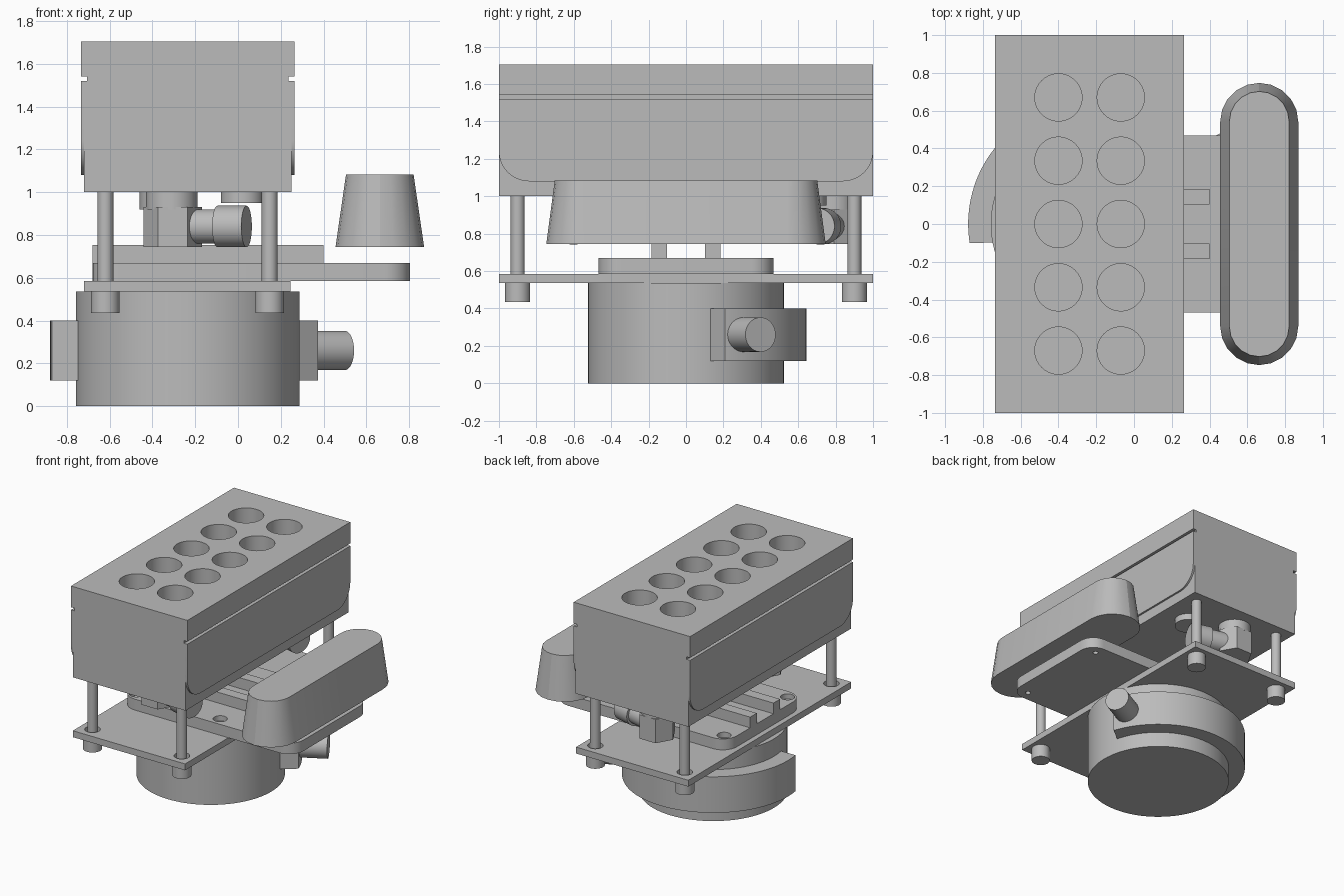
import bpy, bmesh, math
from mathutils import Vector

old = bpy.data.objects.get("Cube")
if old:
    bpy.data.objects.remove(old)

grey = bpy.data.materials.new("machined grey")
grey.use_nodes = True
color = (0.5, 0.5, 0.5, 1)
grey.diffuse_color = color
grey.node_tree.nodes["Principled BSDF"].inputs["Base Color"].default_value = color


def make(name, lofts):
    """Each loft is a list of matching rings of points, capped at both ends."""
    bm = bmesh.new()
    for rings in lofts:
        vs = [[bm.verts.new(p) for p in ring] for ring in rings]
        n = len(vs[0])
        for a, b in zip(vs, vs[1:]):
            for i in range(n):
                j = (i + 1) % n
                bm.faces.new((a[i], a[j], b[j], b[i]))
        bm.faces.new(vs[0])
        bm.faces.new(vs[-1])
    bmesh.ops.recalc_face_normals(bm, faces=bm.faces)
    mesh = bpy.data.meshes.new(name)
    bm.to_mesh(mesh)
    bm.free()
    mesh.materials.append(grey)
    ob = bpy.data.objects.new(name, mesh)
    bpy.context.collection.objects.link(ob)
    return ob


def activate(ob):
    bpy.ops.object.select_all(action='DESELECT')
    ob.select_set(True)
    bpy.context.view_layer.objects.active = ob


def tube(a, b, r, n=48):
    a, b = Vector(a), Vector(b)
    q = (b - a).to_track_quat('Z', 'Y')
    ring = [q @ Vector((r * math.cos(math.tau * i / n), r * math.sin(math.tau * i / n), 0))
            for i in range(n)]
    return [[a + p for p in ring], [b + p for p in ring]]


def post(x, y, z0, z1, r, n=48):
    return tube((x, y, z0), (x, y, z1), r, n)


def rounded(cx, cy, hx, hy, r, n=8):
    pts = []
    for k, (sx, sy) in enumerate(((1, 1), (-1, 1), (-1, -1), (1, -1))):
        for i in range(n + 1):
            t = (k + i / n) * math.pi / 2
            pts.append((cx + sx * (hx - r) + r * math.cos(t),
                        cy + sy * (hy - r) + r * math.sin(t)))
    return pts


def slab(outline, z0, z1):
    return [[(x, y, z) for x, y in outline] for z in (z0, z1)]


def box(x0, x1, y0, y1, z0, z1):
    return slab([(x0, y0), (x1, y0), (x1, y1), (x0, y1)], z0, z1)


def cut(ob, lofts):
    cutter = make("cutter", lofts)
    mod = ob.modifiers.new("holes", 'BOOLEAN')
    mod.object, mod.operation, mod.solver = cutter, 'DIFFERENCE', 'EXACT'
    activate(ob)
    bpy.ops.object.modifier_apply(modifier=mod.name)
    bpy.data.objects.remove(cutter)


MID = -0.235          # shared centre line of block, plate and base
POSTS = [(x, y) for x in (-0.62, 0.148) for y in (-0.9, 0.9)]

# Upper block with side grooves and ten wells
half = [(0.485, 1.0), (0.485, 1.52), (0.47, 1.52), (0.47, 1.54), (0.5, 1.54), (0.5, 1.705)]
profile = half + [(-x, z) for x, z in reversed(half)]
block = make("tube_block", [[[(MID + x, y, z) for x, z in profile] for y in (-1, 1)]])
cut(block, [post(x, 0.335 * k, 1.15, 1.8, 0.125, 64)
            for x in (-0.4, -0.07) for k in range(-2, 3)])

# Thin side panels with rounded lower corners
outline = [(-1, 1.52)]
for s, start in ((-1, math.pi), (1, 1.5 * math.pi)):
    for i in range(11):
        t = start + i / 10 * math.pi / 2
        outline.append((s * 0.84 + 0.16 * math.cos(t), 1.24 + 0.16 * math.sin(t)))
outline.append((1, 1.52))
for side, s in (("left", 1), ("right", -1)):
    make(side + "_side_panel",
         [[[(MID + s * d, y, z) for y, z in outline] for d in (0.48, 0.5)]])

# Support plate with clearance holes, rods and rod heads
plate = make("support_plate", [box(-0.72, 0.245, -1, 1, 0.535, 0.585)])
cut(plate, [post(x, y, 0.545, 0.7, 0.055) for x, y in POSTS])
make("support_rods", [post(x, y, 0.5, 1.005, 0.037) for x, y in POSTS])
make("rod_heads", [post(x, y, 0.435, 0.537, 0.067) for x, y in POSTS])

# Sliding plate with counterbored holes and two ribs
slide = make("sliding_plate", [slab(rounded(0.0625, 0, 0.7425, 0.468, 0.12), 0.585, 0.67)])
SCREWS = [(x, y) for x in (-0.6, 0.12, 0.7) for y in (-0.39, 0.39)]
cut(slide, [post(x, y, 0.63, 0.8, 0.05) for x, y in SCREWS])
cut(slide, [post(x, y, 0.5, 0.8, 0.02, 24) for x, y in SCREWS])
make("ribs", [box(-0.68, 0.4, y - 0.041, y + 0.041, 0.66, 0.753) for y in (-0.143, 0.143)])

# Tapered side body
make("side_body", [[[(x, y, z) for x, y in rounded(0.663, 0, hx, hy, hx, 5)]
                    for hx, hy, z in ((0.207, 0.747, 0.745), (0.158, 0.702, 1.083))]])

# Round base with a partial band and an angled outlet
make("base_drum", [post(MID, 0, 0, 0.536, 0.523, 96)])


def arc(r, a0, a1, n=64):
    return [(MID + r * math.cos(math.radians(a0 + (a1 - a0) * i / n)),
             r * math.sin(math.radians(a0 + (a1 - a0) * i / n))) for i in range(n + 1)]


band = arc(0.643, 19, 189) + arc(0.515, 191, 14)
make("base_band", [slab(band, 0.12, 0.4)])
aim = Vector((math.cos(math.radians(28.5)), math.sin(math.radians(28.5)), 0))
hub = Vector((MID, 0, 0.26))
make("outlet", [tube(hub + aim * 0.56, hub + aim * 0.835, 0.092)])

# Hexagonal elbow fittings under the block
for name, y in (("front", -0.53), ("back", 0.79)):
    make(name + "_fitting_body", [post(-0.305, y, 0.745, 0.93, 0.137, 6)])
    make(name + "_fitting_neck", [post(-0.31, y, 0.92, 1.005, 0.12)])
    a, b = Vector((-0.3, y, 0.84)), Vector((0.04, y - 0.09, 0.84))
    make(name + "_fitting_stem", [tube(a, b, 0.08)])
    make(name + "_fitting_nut", [tube(a.lerp(b, 0.6), b, 0.097)])
make("plugs", [post(0.02, 0.65, 0.95, 1.005, 0.1), post(-0.33, 0.42, 0.92, 1.005, 0.13)])

# Smooth curved walls, keep hard edges
for ob in list(bpy.context.collection.objects):
    if ob.type == 'MESH' and grey.name in ob.data.materials:
        activate(ob)
        bpy.ops.object.shade_smooth_by_angle(angle=math.radians(40))
